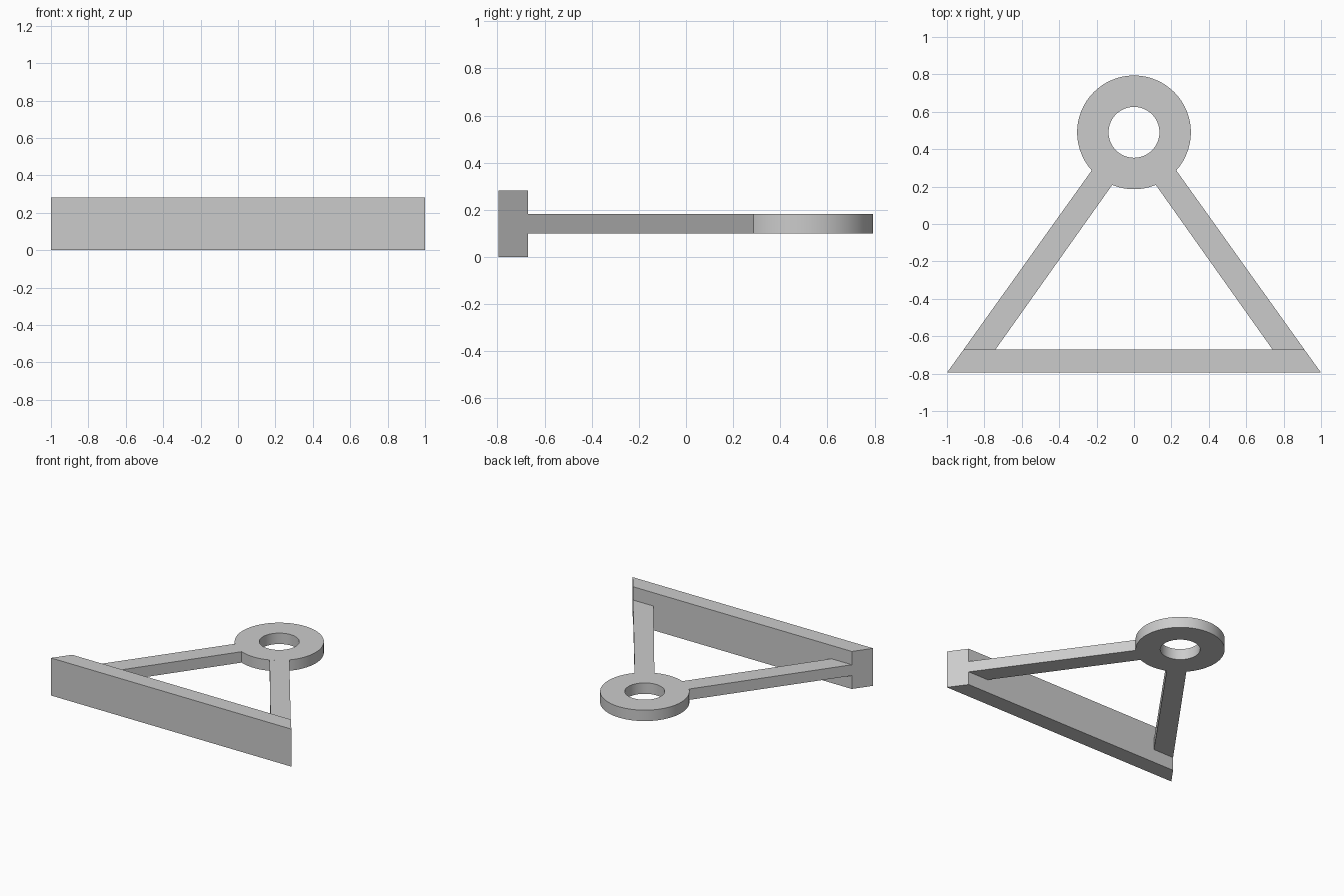
import bpy
import math
from mathutils import Vector

cube = bpy.data.objects.get("Cube")
if cube:
    bpy.data.objects.remove(cube, do_unlink=True)

grey = bpy.data.materials.new("light_grey")
grey.use_nodes = True
grey.diffuse_color = (0.6, 0.6, 0.6, 1)
grey.node_tree.nodes["Principled BSDF"].inputs["Base Color"].default_value = grey.diffuse_color

CENTRE = Vector((0, 0.49))
OUTER, INNER = 0.304, 0.136
ARM_Z = (0.1, 0.182)
SEGMENTS = 96


def add_object(name, verts, faces):
    mesh = bpy.data.meshes.new(name)
    mesh.from_pydata(verts, [], faces)
    mesh.materials.append(grey)
    obj = bpy.data.objects.new(name, mesh)
    bpy.context.collection.objects.link(obj)
    return obj


def extrude_outline(name, outline, bottom, top):
    """Prism from a counter-clockwise outline."""
    n = len(outline)
    verts = [(x, y, z) for z in (bottom, top) for x, y in outline]
    faces = [list(range(n))[::-1], list(range(n, 2 * n))]
    faces += [(i, (i + 1) % n, n + (i + 1) % n, n + i) for i in range(n)]
    return add_object(name, verts, faces)


def on_ring(angle, radius=OUTER):
    return CENTRE + radius * Vector((math.cos(angle), math.sin(angle)))


# Upright bar with mitred ends
extrude_outline("front_bar", [(-1, -0.795), (1, -0.795), (0.91, -0.67), (-0.91, -0.67)], 0, 0.282)

# Sloping arms, each ending on the curve of the ring
start, end = math.radians(-42), math.radians(-67.5)
arc = [on_ring(start + (end - start) * i / 8) for i in range(9)]
right_side = [(0.74, -0.67), (0.91, -0.67)] + [tuple(p) for p in arc]
left_side = [(-x, y) for x, y in reversed(right_side)]
extrude_outline("left_arm", right_side, *ARM_Z)
extrude_outline("right_arm", left_side, *ARM_Z)

# Flat ring: a rectangular section swept round its centre
section = [(INNER, ARM_Z[0]), (OUTER, ARM_Z[0]), (OUTER, ARM_Z[1]), (INNER, ARM_Z[1])]
verts, faces = [], []
for i in range(SEGMENTS):
    for radius, z in section:
        verts.append((*on_ring(math.tau * i / SEGMENTS, radius), z))
    a, b = 4 * i, 4 * ((i + 1) % SEGMENTS)
    faces += [(a + j, b + j, b + (j + 1) % 4, a + (j + 1) % 4)[::-1] for j in range(4)]
ring = add_object("ring", verts, faces)

bpy.ops.object.select_all(action="DESELECT")
ring.select_set(True)
bpy.context.view_layer.objects.active = ring
bpy.ops.object.shade_smooth_by_angle(angle=math.radians(30))
